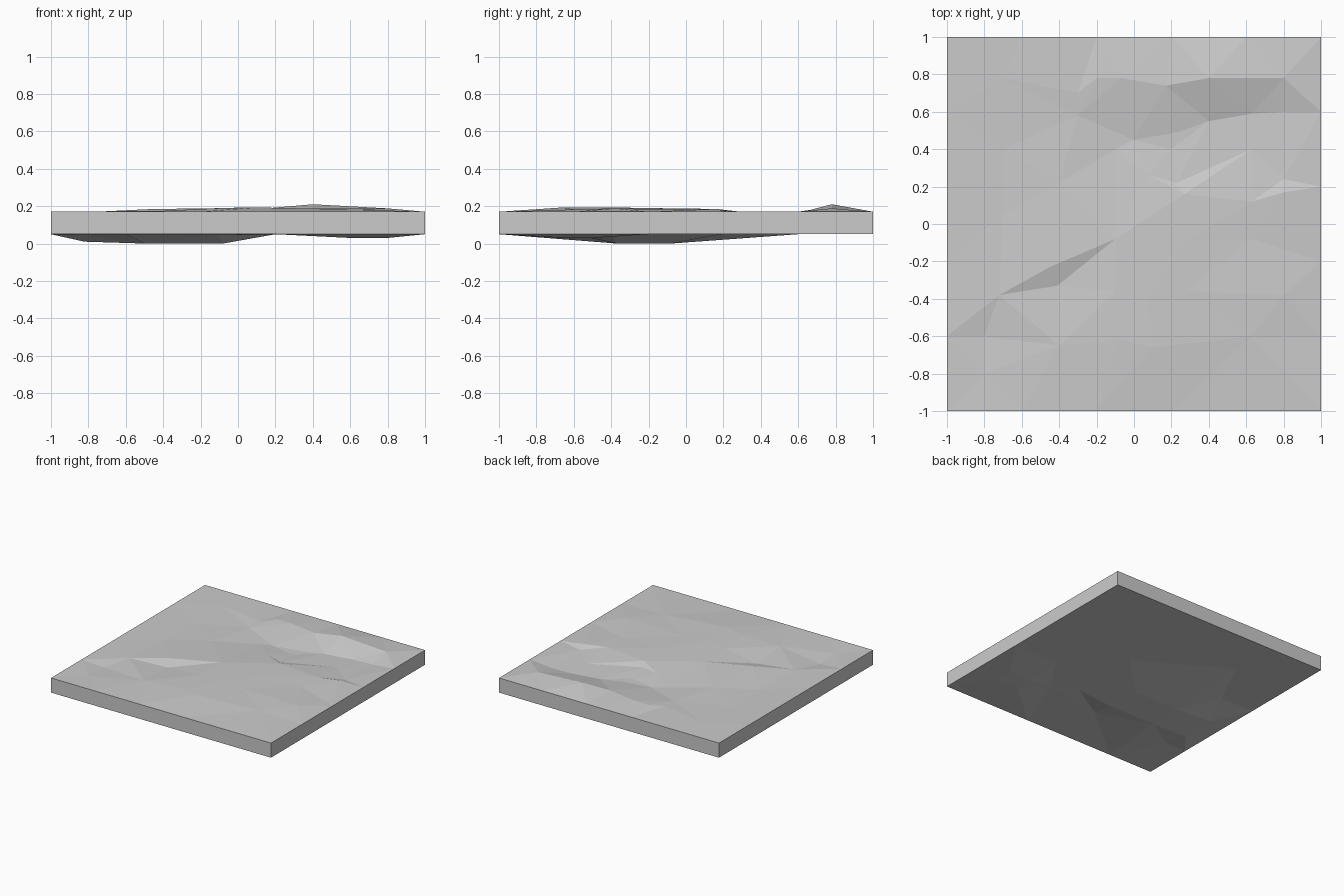
import bpy, bmesh
from mathutils import Vector
from mathutils.geometry import delaunay_2d_cdt

if "Cube" in bpy.data.objects:
    bpy.data.objects.remove(bpy.data.objects["Cube"])

TOP, BASE = 0.17, 0.05

# Relief points: x, y, height
upper = [
    # northern ridge and its foot
    (-.2, .78, .185), (-.07, .78, .19), (.17, .74, .19), (.4, .78, .21),
    (.8, .78, .188), (.23, .49, .15), (.4, .55, .15), (.63, .59, .15), (.8, .6, .152),
    # north-west shoulder and central valley
    (-.7, .78, .17), (-.3, .7, .172), (-.3, .58, .165), (-.7, .4, .165),
    (0, .45, .15), (-.1, .4, .155), (.2, .4, .15), (.63, .4, .158), (.23, .22, .165), (.8, .24, .165),
    # southern plateau
    (-.7, .05, .165), (-.4, .22, .17), (.08, .26, .17), (.27, .16, .185), (.63, .12, .185),
    (.8, .17, .185), (-.1, -.08, .188), (.27, -.1, .188), (.63, -.08, .182),
    # south-west step and southern field
    (-.72, -.38, .172), (-.45, -.23, .185), (-.8, -.6, .155), (-.41, -.33, .158),
    (-.8, -.8, .165), (-.4, -.65, .175), (-.1, -.36, .19), (.07, -.4, .193),
    (-.08, -.62, .19), (.1, -.66, .193), (.28, -.36, .188), (.63, -.6, .182), (.8, -.38, .188),
]
lower = [
    (-.82, -.37, .01), (-.5, -.37, 0), (-.08, -.37, 0),
    (-.82, -.08, .012), (-.5, -.08, 0), (-.08, -.08, 0),
    (-.7, .19, .05), (.2, .19, .05), (.2, -.4, .05), (-.8, -.58, .045), (-.1, -.58, .045),
    (.4, -.5, .05), (.6, -.65, .03), (.8, -.65, .03), (.6, -.5, .03), (.8, -.5, .03), (.6, -.2, .05),
    (.5, .6, .05), (-.5, .6, .05),
]

# Square rim, shared by both faces
steps = [-1, -.6, -.2, .2, .6]
rim = [(t, -1) for t in steps] + [(1, t) for t in steps] \
    + [(-t, 1) for t in steps] + [(-1, -t) for t in steps]
n = len(rim)
bm = bmesh.new()


def relief(points, rim_z, flip):
    """Triangulate a faceted relief inside the rim; return its rim vertices."""
    pts = [(x, y, rim_z) for x, y in rim] + points
    flat = [Vector(p[:2]) for p in pts]
    edges = [(i, (i + 1) % n) for i in range(n)]
    co, _, tris, orig, _, _ = delaunay_2d_cdt(flat, edges, [], 1, 1e-5)
    verts = [bm.verts.new((c.x, c.y, pts[o[0]][2])) for c, o in zip(co, orig)]
    for t in tris:
        bm.faces.new([verts[i] for i in (reversed(t) if flip else t)])
    where = {o[0]: v for o, v in zip(orig, verts)}
    return [where[i] for i in range(n)]


a = relief(upper, TOP, False)
b = relief(lower, BASE, True)

# Side walls
for i in range(n):
    j = (i + 1) % n
    bm.faces.new((b[i], b[j], a[j], a[i]))

bmesh.ops.recalc_face_normals(bm, faces=bm.faces)
mesh = bpy.data.meshes.new("stone_slab")
bm.to_mesh(mesh)
bm.free()
slab = bpy.data.objects.new("stone_slab", mesh)
bpy.context.collection.objects.link(slab)
